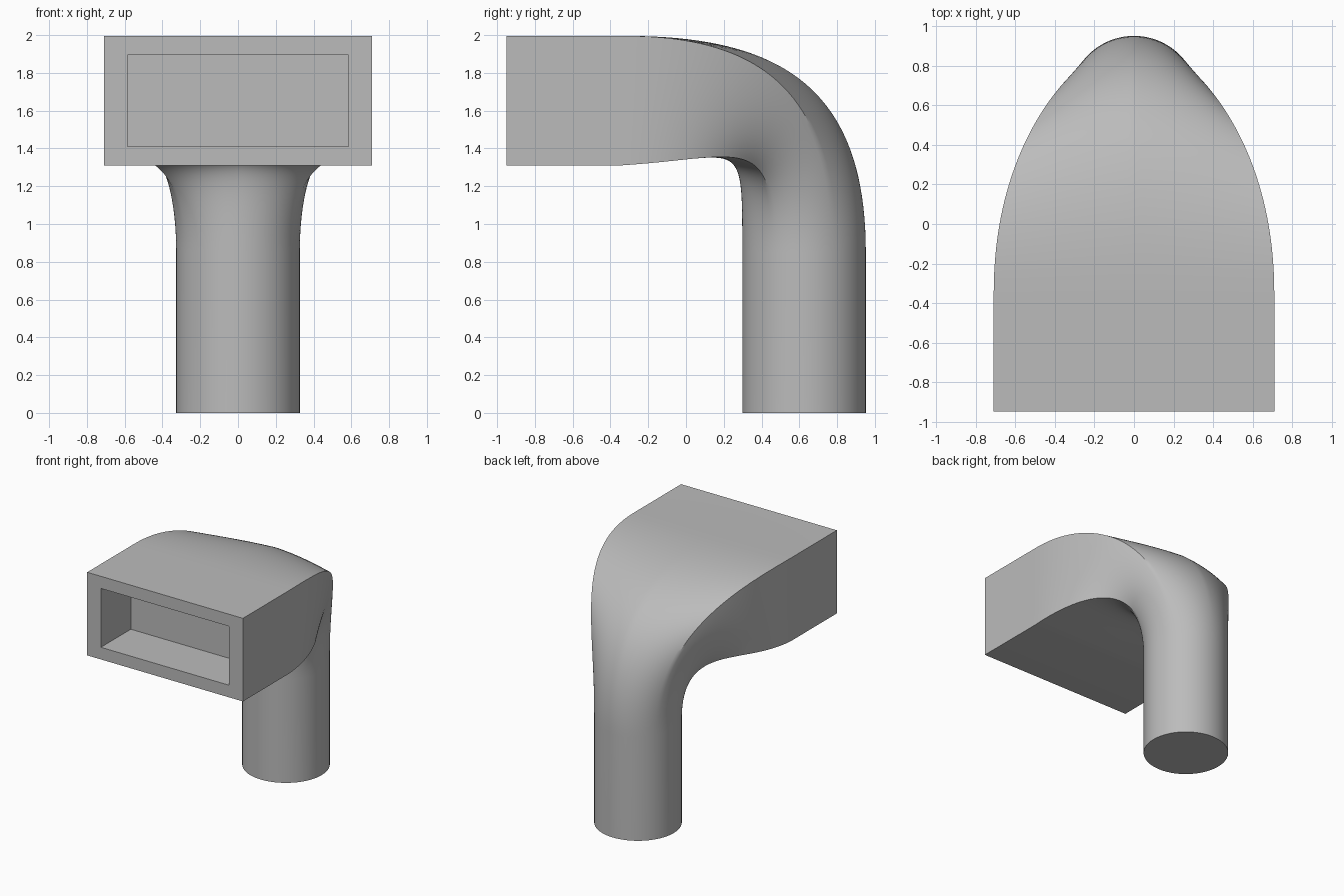
import bpy, bmesh, math
from mathutils import Vector

cube = bpy.data.objects.get("Cube")
if cube:
    bpy.data.objects.remove(cube)

# Key sizes
HALF_W, LOW, HIGH = 0.71, 1.31, 1.995
FRONT, LOFT_START, POCKET_BACK = -0.95, -0.35, -0.56
PIPE_Y, PIPE_R, PIPE_TOP = 0.625, 0.327, 0.85
WIDE, TALL, STEPS = 40, 20, 40


def rectangle(half_w, low, high, y):
    """Ring of points running round an upright rectangle."""
    corners = [(-half_w, high), (half_w, high), (half_w, low), (-half_w, low)]
    ring = []
    for i, count in enumerate((WIDE, TALL, WIDE, TALL)):
        (x0, z0), (x1, z1) = corners[i], corners[(i + 1) % 4]
        for k in range(count):
            f = k / count
            ring.append(Vector((x0 + (x1 - x0) * f, y, z0 + (z1 - z0) * f)))
    return ring


def circle(z):
    """Pipe ring whose points match the rectangle by share of perimeter."""
    w, h = 2 * HALF_W, HIGH - LOW
    half_top = math.pi * w / (2 * (w + h))
    spans = [2 * half_top, math.pi - 2 * half_top] * 2
    ring, start = [], -half_top
    for span, count in zip(spans, (WIDE, TALL, WIDE, TALL)):
        for k in range(count):
            a = start + span * k / count
            ring.append(Vector((PIPE_R * math.sin(a), PIPE_Y + PIPE_R * math.cos(a), z)))
        start += span
    return ring


def bend(p, q, t):
    """Curve leaving the box level and entering the pipe vertically."""
    reach = 0.48 + 0.22 * (q - p).length - 0.05 * abs(p.x) / HALF_W
    rise = 0.01 + 0.03 * (HIGH - p.z) / (HIGH - LOW)
    a = p + Vector((0, reach, rise))
    b = q + Vector((0, 0, reach))
    s = 1 - t
    return p * s**3 + a * (3 * s * s * t) + b * (3 * s * t * t) + q * t**3


# Rings from the pocket floor, over the rim, along the bend and down the pipe
mouth = rectangle(HALF_W, LOW, HIGH, LOFT_START)
neck = circle(PIPE_TOP)
rings = [rectangle(0.585, 1.41, 1.895, POCKET_BACK),
         rectangle(0.585, 1.41, 1.895, FRONT),
         rectangle(HALF_W, LOW, HIGH, FRONT)]
rings += [[bend(p, q, i / STEPS) for p, q in zip(mouth, neck)] for i in range(STEPS + 1)]
rings.append(circle(0))

bm = bmesh.new()
loops = [[bm.verts.new(p) for p in ring] for ring in rings]
for a, b in zip(loops, loops[1:]):
    for i in range(len(a)):
        j = (i + 1) % len(a)
        bm.faces.new((a[i], a[j], b[j], b[i]))
bm.faces.new(loops[0])
bm.faces.new(loops[-1])
bmesh.ops.recalc_face_normals(bm, faces=bm.faces)
mesh = bpy.data.meshes.new("duct_adapter")
bm.to_mesh(mesh)
bm.free()

# Plain grey material
grey = bpy.data.materials.new("plain_grey")
grey.use_nodes = True
colour = (0.5, 0.5, 0.5, 1)
grey.diffuse_color = colour
grey.node_tree.nodes["Principled BSDF"].inputs["Base Color"].default_value = colour
mesh.materials.append(grey)

duct = bpy.data.objects.new("duct_adapter", mesh)
bpy.context.collection.objects.link(duct)
bpy.ops.object.select_all(action="DESELECT")
duct.select_set(True)
bpy.context.view_layer.objects.active = duct
bpy.ops.object.shade_smooth_by_angle(angle=math.radians(30))
